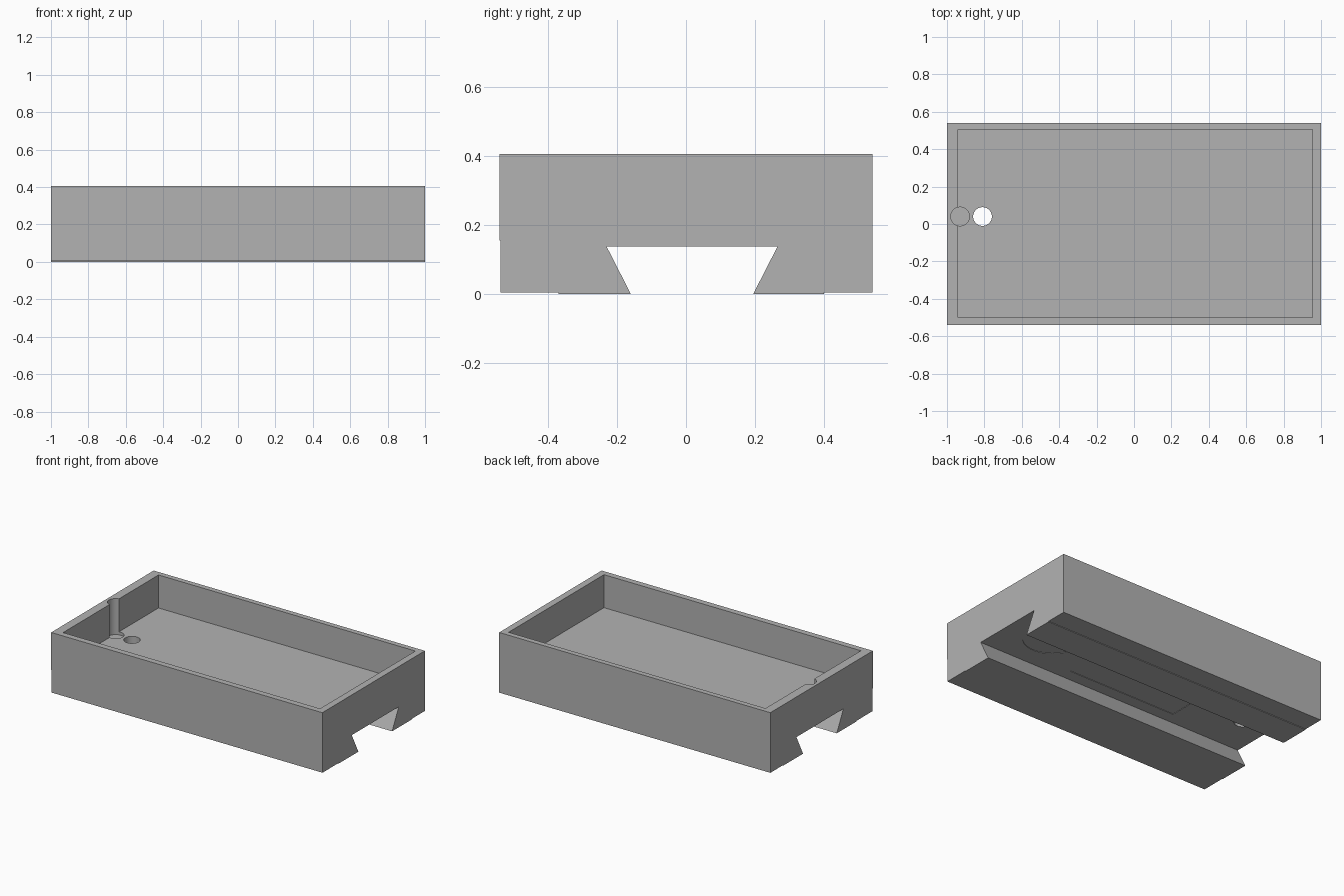
import bpy
import bmesh

if "Cube" in bpy.data.objects:
    bpy.data.objects.remove(bpy.data.objects["Cube"], do_unlink=True)

grey = bpy.data.materials.new("plain grey")
grey.use_nodes = True
grey.diffuse_color = (0.45, 0.45, 0.45, 1)
grey.node_tree.nodes["Principled BSDF"].inputs["Base Color"].default_value = grey.diffuse_color


def finish(name, bm):
    """Turn a bmesh into a named grey object."""
    bmesh.ops.recalc_face_normals(bm, faces=bm.faces)
    mesh = bpy.data.meshes.new(name)
    bm.to_mesh(mesh)
    bm.free()
    mesh.materials.append(grey)
    obj = bpy.data.objects.new(name, mesh)
    bpy.context.collection.objects.link(obj)
    return obj


def extrude_profile(name, points, x0, x1):
    """Sweep a (y, z) outline along x."""
    bm = bmesh.new()
    face = bm.faces.new([bm.verts.new((x0, y, z)) for y, z in points])
    moved = bmesh.ops.extrude_face_region(bm, geom=[face])["geom"]
    verts = [v for v in moved if isinstance(v, bmesh.types.BMVert)]
    bmesh.ops.translate(bm, verts=verts, vec=(x1 - x0, 0, 0))
    return finish(name, bm)


def box(name, x0, x1, y0, y1, z0, z1):
    return extrude_profile(name, [(y0, z0), (y1, z0), (y1, z1), (y0, z1)], x0, x1)


def cylinder(name, x, y, radius, z0, z1):
    bm = bmesh.new()
    bmesh.ops.create_cone(bm, cap_ends=True, segments=48, radius1=radius,
                          radius2=radius, depth=z1 - z0)
    bmesh.ops.translate(bm, verts=bm.verts, vec=(x, y, (z0 + z1) / 2))
    return finish(name, bm)


def cut(target, cutter):
    """Subtract a hidden cutter from the target."""
    cutter.hide_render = True
    cutter.hide_set(True)
    mod = target.modifiers.new(cutter.name, "BOOLEAN")
    mod.operation = "DIFFERENCE"
    mod.solver = "EXACT"
    mod.object = cutter
    bpy.context.view_layer.objects.active = target
    bpy.ops.object.modifier_apply(modifier=mod.name)
    bpy.data.objects.remove(cutter, do_unlink=True)


# Body outline with dovetail channel, shallow feet and a fine front step
outline = [(-0.54, 0.405), (-0.54, 0.155), (-0.538, 0.155), (-0.538, 0.004),
           (-0.37, 0.004), (-0.37, 0), (-0.16, 0), (-0.23, 0.137),
           (0.265, 0.137), (0.195, 0), (0.4, 0), (0.4, 0.004),
           (0.54, 0.004), (0.54, 0.405)]
tray = extrude_profile("dovetail_tray", outline, -1, 1)

# Open pocket
cut(tray, box("pocket_cutter", -0.94, 0.955, -0.5, 0.505, 0.185, 0.5))

# Round notch in the end wall and the drain hole beside it
cut(tray, cylinder("notch_cutter", -0.93, 0.04, 0.05, 0.165, 0.5))
cut(tray, cylinder("hole_cutter", -0.81, 0.04, 0.05, 0.05, 0.3))

# Very shallow recesses in the channel roof
cut(tray, box("roof_recess_cutter", -0.43, 0.37, -0.15, 0.185, 0.1, 0.14))
cut(tray, cylinder("roof_disc_cutter", 0.7, 0.08, 0.18, 0.1, 0.14))

# Keep flat walls crisp and round walls smooth
bpy.context.view_layer.objects.active = tray
tray.select_set(True)
bpy.ops.object.shade_smooth_by_angle(angle=0.52)
